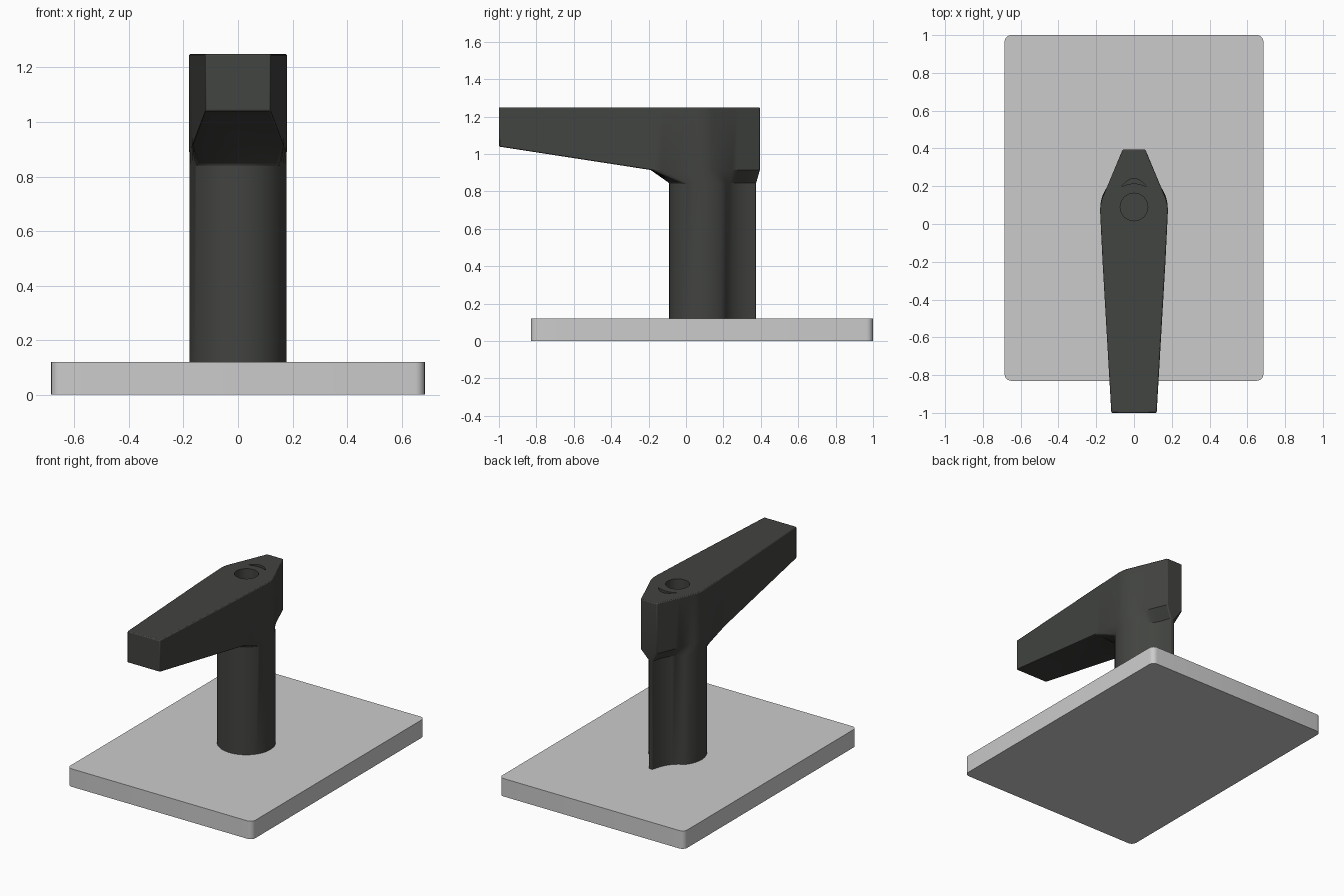
import bpy, bmesh
from math import sin, cos, radians, pi
from mathutils import Vector

if "Cube" in bpy.data.objects:
    bpy.data.objects.remove(bpy.data.objects["Cube"])


def finish(bm, name, mat=None):
    bmesh.ops.recalc_face_normals(bm, faces=bm.faces)
    me = bpy.data.meshes.new(name)
    bm.to_mesh(me)
    bm.free()
    ob = bpy.data.objects.new(name, me)
    bpy.context.collection.objects.link(ob)
    if mat:
        me.materials.append(mat)
    return ob


def prism(name, pts, z0, z1, mat=None):
    bm = bmesh.new()
    lo = [bm.verts.new((x, y, z0)) for x, y in pts]
    hi = [bm.verts.new((x, y, z1)) for x, y in pts]
    bm.faces.new(lo)
    bm.faces.new(hi)
    for i in range(len(pts)):
        j = (i + 1) % len(pts)
        bm.faces.new((lo[i], lo[j], hi[j], hi[i]))
    return finish(bm, name, mat)


def bezier(a, b, c, n):
    a, b, c = Vector(a), Vector(b), Vector(c)
    return [tuple(a * (1 - t) ** 2 + b * 2 * t * (1 - t) + c * t * t)
            for t in (i / n for i in range(n + 1))]


def arc(cx, cy, r, a0, a1, n):
    return [(cx + r * cos(radians(a0 + (a1 - a0) * i / n)),
             cy + r * sin(radians(a0 + (a1 - a0) * i / n))) for i in range(n + 1)]


def line(a, b, n):
    return [tuple(Vector(a).lerp(Vector(b), i / n)) for i in range(n + 1)]


def smooth(ob):
    bpy.ops.object.select_all(action='DESELECT')
    ob.select_set(True)
    bpy.context.view_layer.objects.active = ob
    bpy.ops.object.shade_smooth_by_angle(angle=radians(30))


dark = bpy.data.materials.new("dark_grey")
dark.diffuse_color = (0.055, 0.058, 0.052, 1)
dark.use_nodes = True
dark.node_tree.nodes["Principled BSDF"].inputs["Base Color"].default_value = dark.diffuse_color

# base plate with rounded corners
r, hx, y0, y1 = 0.035, 0.685, -0.83, 1.0
plate_pts = (arc(hx - r, y1 - r, r, 0, 90, 6) + arc(-hx + r, y1 - r, r, 90, 180, 6)
             + arc(-hx + r, y0 + r, r, 180, 270, 6) + arc(hx - r, y0 + r, r, 270, 360, 6))
smooth(prism("base_plate", plate_pts, 0, 0.12))

# matching half outlines of head and stem, from front centre to tail
N = 8
head = (line((0, -0.19), (0.167, -0.19), N)
        + line((0.167, -0.19), (0.179, 0.06), 4)[1:]
        + bezier((0.179, 0.06), (0.182, 0.11), (0.162, 0.15), 6)[1:]
        + line((0.162, 0.15), (0.06, 0.395), 10)[1:])
stem = (arc(0, 0.088, 0.178, -90, -35, N)
        + arc(0, 0.088, 0.178, -35, 40, 10)[1:]
        + bezier((0.136, 0.204), (0.04, 0.24), (0.015, 0.375), 10)[1:])


def full(half):
    return half + [(-x, y) for x, y in reversed(half[1:])]


# lever: head and tapered arm lofted down into the stem
bm = bmesh.new()
rings = [[bm.verts.new((x, y, z)) for x, y in full(h)]
         for h, z in ((stem, 0.08), (stem, 0.845), (head, 0.915))]
n = len(rings[0])
for a, b in zip(rings, rings[1:]):
    for i in range(n):
        j = (i + 1) % n
        bm.faces.new((a[i], a[j], b[j], b[i]))
bm.faces.new(rings[0])
collar = rings[2]
tip_r, tip_l = [bm.verts.new((s * 0.12, -1, 1.04)) for s in (1, -1)]
# sloped underside of the arm
bm.faces.new(collar[n - N:] + collar[:N + 1] + [tip_r, tip_l])
# vertical walls and flat top
loop = collar[N:n - N + 1] + [tip_l, tip_r]
top = [bm.verts.new((v.co.x, v.co.y, 1.25)) for v in loop]
for i in range(len(loop)):
    j = (i + 1) % len(loop)
    bm.faces.new((loop[i], loop[j], top[j], top[i]))
bm.faces.new(top)
lever = finish(bm, "lever_handle", dark)
bev = lever.modifiers.new("soft_edges", 'BEVEL')
bev.width, bev.segments, bev.limit_method, bev.angle_limit = 0.006, 2, 'ANGLE', radians(45)

# screw hole and crescent recess in the top
hole = prism("hole_cutter", arc(0, 0.09, 0.073, 0, 360, 48)[:-1], 1.0, 1.4, dark)
crescent = (bezier((-0.068, 0.196), (0, 0.284), (0.068, 0.196), 16)
            + bezier((0.068, 0.196), (0, 0.232), (-0.068, 0.196), 16)[1:-1])
moon = prism("crescent_cutter", crescent, 1.225, 1.4, dark)
for c in (hole, moon):
    m = lever.modifiers.new("cut", 'BOOLEAN')
    m.object, m.operation, m.solver = c, 'DIFFERENCE', 'EXACT'
    c.hide_render = True
    c.hide_set(True)
smooth(lever)
